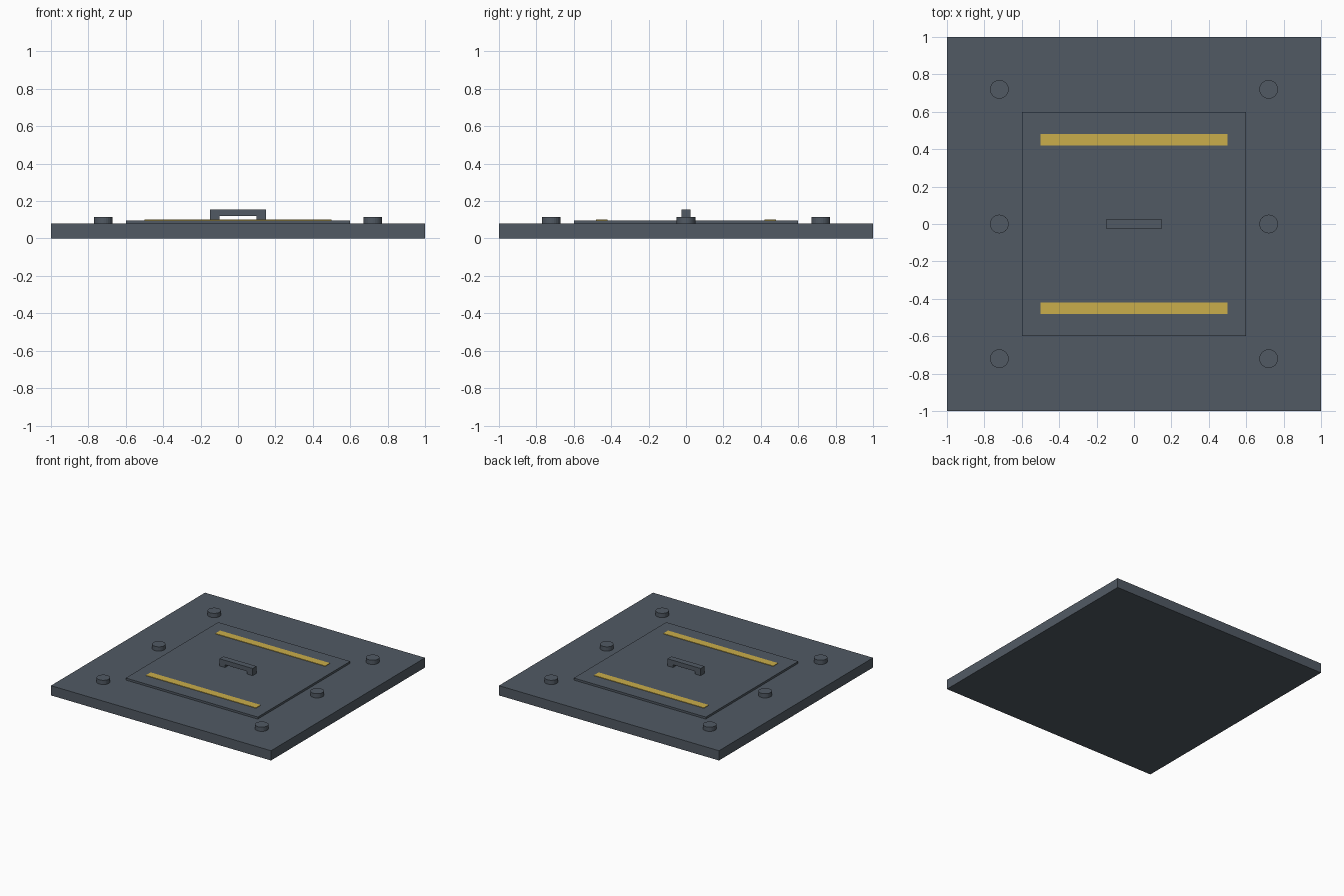
import bpy
import bmesh
from mathutils import Matrix

if "Cube" in bpy.data.objects:
    bpy.data.objects.remove(bpy.data.objects["Cube"])


def material(name, color):
    m = bpy.data.materials.new(name)
    m.diffuse_color = (*color, 1.0)
    m.use_nodes = True
    m.node_tree.nodes["Principled BSDF"].inputs["Base Color"].default_value = m.diffuse_color
    return m


STEEL = material("slate steel", (0.083, 0.102, 0.127))
YELLOW = material("warning yellow", (0.59, 0.42, 0.07))


def add_object(name, bm, mat):
    mesh = bpy.data.meshes.new(name)
    bmesh.ops.recalc_face_normals(bm, faces=bm.faces)
    bm.to_mesh(mesh)
    bm.free()
    mesh.materials.append(mat)
    obj = bpy.data.objects.new(name, mesh)
    bpy.context.collection.objects.link(obj)
    return obj


def box(name, x, y, z, mat):
    """Box from (min, max) ranges on each axis."""
    bm = bmesh.new()
    size = [r[1] - r[0] for r in (x, y, z)]
    mid = [(r[0] + r[1]) / 2 for r in (x, y, z)]
    bmesh.ops.create_cube(bm, size=1, matrix=Matrix.Translation(mid) @ Matrix.Diagonal((*size, 1)))
    return add_object(name, bm, mat)


def bolt(name, x, y):
    bm = bmesh.new()
    bmesh.ops.create_cone(bm, cap_ends=True, segments=24, radius1=0.05, radius2=0.05,
                          depth=0.035, matrix=Matrix.Translation((x, y, 0.0975)))
    return add_object(name, bm, STEEL)


# Base slab and raised hatch panel
box("base_slab", (-1, 1), (-1, 1), (0, 0.08), STEEL)
box("hatch_panel", (-0.6, 0.6), (-0.6, 0.6), (0.08, 0.097), STEEL)

# Yellow strips near the front and back of the panel
for label, y in (("front", -0.45), ("back", 0.45)):
    box(label + "_strip", (-0.5, 0.5), (y - 0.031, y + 0.031), (0.097, 0.101), YELLOW)

# Bolt heads, three along each side
for side, x in (("left", -0.72), ("right", 0.72)):
    for row, y in (("front", -0.72), ("middle", 0), ("back", 0.72)):
        bolt(f"{side}_{row}_bolt", x, y)

# Handle: an arch profile extruded through its thickness
profile = [(-0.15, 0.097), (-0.1, 0.097), (-0.1, 0.119), (0.1, 0.119),
           (0.1, 0.097), (0.15, 0.097), (0.15, 0.156), (-0.15, 0.156)]
bm = bmesh.new()
face = bm.faces.new([bm.verts.new((x, -0.025, z)) for x, z in profile])
extruded = bmesh.ops.extrude_face_region(bm, geom=[face])["geom"]
bmesh.ops.translate(bm, vec=(0, 0.05, 0),
                    verts=[g for g in extruded if isinstance(g, bmesh.types.BMVert)])
add_object("pull_handle", bm, STEEL)
